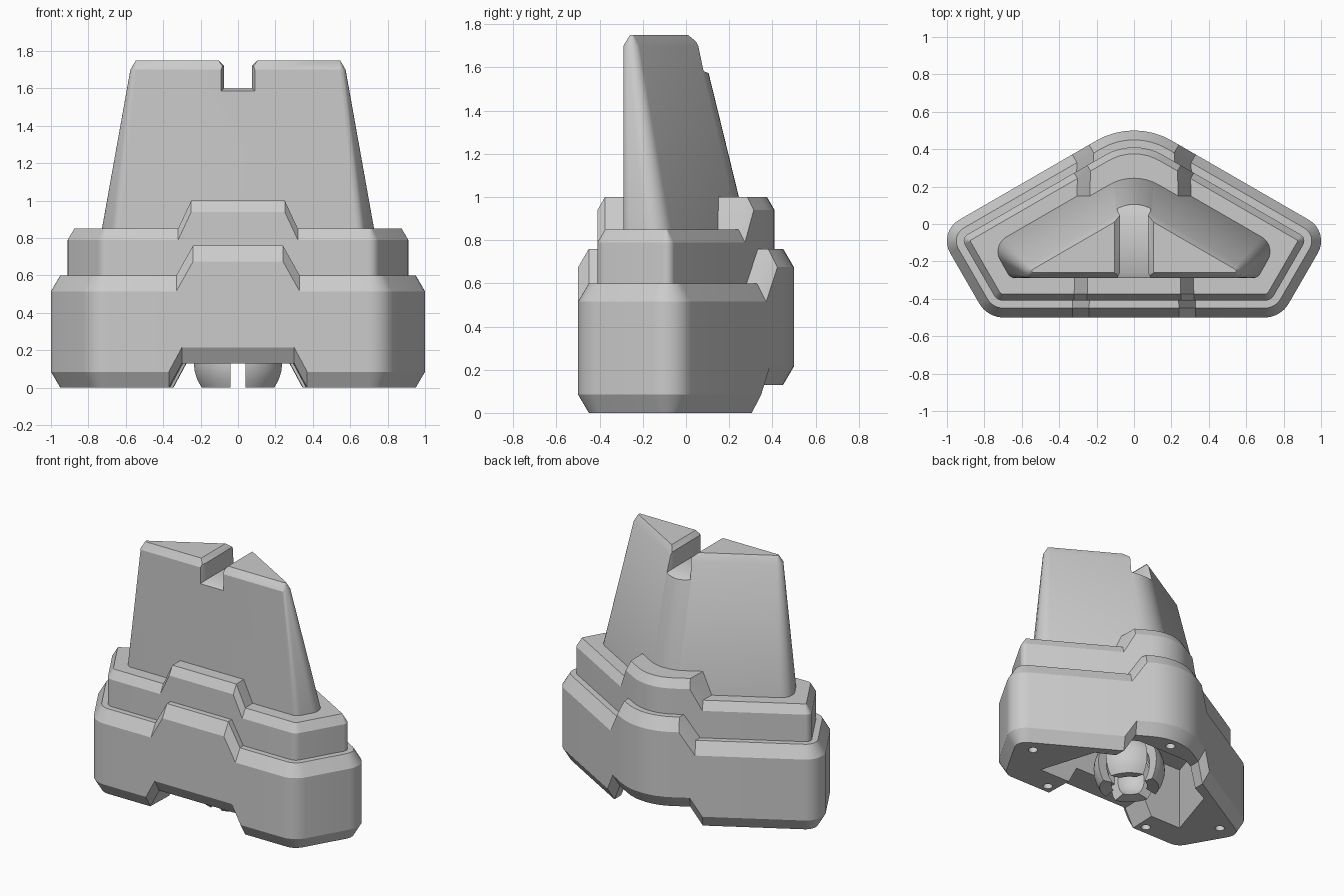
import bpy, bmesh, math
from mathutils import Vector

cube = bpy.data.objects.get("Cube")
if cube:
    bpy.data.objects.remove(cube, do_unlink=True)

grey = bpy.data.materials.new("plain_grey")
grey.use_nodes = True
grey.diffuse_color = (0.6, 0.6, 0.6, 1)
grey.node_tree.nodes["Principled BSDF"].inputs["Base Color"].default_value = (0.6, 0.6, 0.6, 1)


def make(name, bm):
    bmesh.ops.recalc_face_normals(bm, faces=bm.faces)
    mesh = bpy.data.meshes.new(name)
    bm.to_mesh(mesh)
    bm.free()
    ob = bpy.data.objects.new(name, mesh)
    bpy.context.scene.collection.objects.link(ob)
    mesh.materials.append(grey)
    return ob


def select(ob):
    bpy.ops.object.select_all(action='DESELECT')
    ob.select_set(True)
    bpy.context.view_layer.objects.active = ob


def smooth(ob):
    select(ob)
    bpy.ops.object.shade_smooth_by_angle(angle=math.radians(28))


def cut(ob, cutter):
    cutter.hide_render = True
    mod = ob.modifiers.new("cut", 'BOOLEAN')
    mod.operation = 'DIFFERENCE'
    mod.solver = 'EXACT'
    mod.object = cutter
    select(ob)
    bpy.ops.object.modifier_apply(modifier=mod.name)
    bpy.data.objects.remove(cutter, do_unlink=True)


def pentagon(apex, side, front, segs=8):
    """Rounded five-sided plan as (point, outward normal) pairs; each corner is x, y, radius."""
    mirror = lambda c: (-c[0], c[1], c[2])
    corners = [apex, mirror(side), mirror(front), front, side]
    pts = [Vector(c[:2]) for c in corners]
    out = []
    for i, p in enumerate(pts):
        d1 = (p - pts[i - 1]).normalized()
        d2 = (pts[(i + 1) % 5] - p).normalized()
        n1, n2 = Vector((d1.y, -d1.x)), Vector((d2.y, -d2.x))
        r = corners[i][2]
        centre = p - (n1 + n2) * r / (1 + n1.dot(n2))
        a, sweep = math.atan2(n1.y, n1.x), math.acos(n1.dot(n2))
        for k in range(segs + 1):
            t = a + sweep * k / segs
            n = Vector((math.cos(t), math.sin(t)))
            out.append((centre + n * r, n))
    return out


def inset(plan, d):
    return [(p - n * d, n) for p, n in plan]


def split(plan, breaks):
    """Add points where the plan crosses the given x positions."""
    out = []
    for i, (p, n) in enumerate(plan):
        q, m = plan[(i + 1) % len(plan)]
        ts = [(b - p.x) / (q.x - p.x) for b in breaks if (b - p.x) * (b - q.x) < 0]
        out.append((p, n))
        out += [(p.lerp(q, t), n.lerp(m, t).normalized()) for t in sorted(ts)]
    return out


def loft(name, rings, xs=None, breaks=()):
    """Skin a stack of rings; caps are divided at the breaks."""
    bm = bmesh.new()
    loops = [[bm.verts.new(v) for v in ring] for ring in rings]
    n = len(loops[0])
    for lo, hi in zip(loops, loops[1:]):
        for i in range(n):
            j = (i + 1) % n
            bm.faces.new((lo[i], lo[j], hi[j], hi[i]))
    edges = [-9, *sorted(breaks), 9]
    xs = xs or [0] * n
    for a, b in zip(edges, edges[1:]):
        ids = [i for i in range(n) if a - 1e-4 <= xs[i] <= b + 1e-4]
        bm.faces.new([loops[-1][i] for i in ids])
        bm.faces.new([loops[0][i] for i in reversed(ids)])
    return make(name, bm)


def step(x, x0, x1, z0, z1):
    t = min(1, max(0, (abs(x) - x0) / (x1 - x0)))
    return z0 + (z1 - z0) * t


def ring(plan, zs):
    return [(p.x, p.y, z) for (p, n), z in zip(plan, zs)]


def prism(name, outline, z0, z1):
    return loft(name, [[(x, y, z) for x, y in outline] for z in (z0, z1)])


# Wide base with raised middle and matching gap underneath
body = pentagon((0, .562, .4), (1.048, -.043, .13), (.784, -.5, .15))
breaks = [s * x for s in (-1, 1) for x in (.24, .3, .33, .37)]
plan = split(body, breaks)
xs = [p.x for p, n in plan]
top = [step(x, .24, .33, .76, .6) for x in xs]
low = [step(x, .3, .37, .13, 0) for x in xs]
small = inset(plan, .05)
base = loft("base", [ring(small, low), ring(plan, [z + .085 for z in low]),
                     ring(plan, [z - .085 for z in top]), ring(small, top)], xs, breaks)

# Hollow and peg holes under the base
cut(base, prism("pocket_cutter", [(-.61, -.25), (.61, -.25), (.48, .16), (.2, .3), (-.2, .3), (-.48, .16)], -.1, .45))
for x, y, z in [(.82, -.08, 0), (-.82, -.08, 0), (.43, -.39, 0), (-.43, -.39, 0), (0, .38, .13)]:
    circle = [(x + .032 * math.cos(k * math.pi / 8), y + .032 * math.sin(k * math.pi / 8)) for k in range(16)]
    cut(base, prism("hole_cutter", circle, z - .05, z + .05))
smooth(base)

# Upper tier, following the base outline
breaks = [s * x for s in (-1, 1) for x in (.25, .32)]
plan = split(inset(body, .09), breaks)
xs = [p.x for p, n in plan]
top = [step(x, .25, .32, 1, .85) for x in xs]
tier = loft("upper_tier", [ring(plan, [.5] * len(xs)), ring(plan, [z - .06 for z in top]),
                           ring(inset(plan, .035), top)], xs, breaks)
smooth(tier)

# Tapered tower
foot = pentagon((0, .325, .28), (.76, -.114, .09), (.66, -.29, .05))
head = pentagon((0, .105, .2), (.59, -.236, .04), (.559, -.29, .03))
level = lambda p, z: ring(p, [z] * len(p))
tower = loft("tower", [level(foot, .8), level(foot, .85), level(head, 1.7), level(inset(head, .03), 1.75)])

# Sighting notch with flared edges
stations = []
for y, flare in [(-.35, .09), (-.26, 0), (.045, 0), (.145, .09)]:
    w, z = .075 + flare / 2, 1.6 - flare / 2
    half = [(w, z), (w, 1.72), (w + .13, 1.85)]
    stations.append([(x, y, h) for x, h in half] + [(-x, y, h) for x, h in reversed(half)])
cut(tower, loft("notch_cutter", stations))
smooth(tower)

# Split ball socket in the hollow: four curved fingers
profile = []
for k in range(9):
    a = math.radians(-34 + 94 * k / 8)
    profile.append((.24 * math.cos(a), .135 + .24 * math.sin(a)))
for k in range(8, -1, -1):
    a = math.radians(-45 + 105 * k / 8)
    profile.append((.17 * math.cos(a), .135 + .17 * math.sin(a)))
for q in range(4):
    arcs = []
    for k in range(9):
        section = []
        for r, z in profile:
            gap = math.asin(min(.7, .04 / r))
            t = q * math.pi / 2 + gap + (math.pi / 2 - 2 * gap) * k / 8
            section.append((r * math.cos(t), r * math.sin(t) - .05, z))
        arcs.append(section)
    smooth(loft("socket_finger", arcs))

# Stem holding the socket
stem = [(.15 * math.cos(k * math.pi / 12), .15 * math.sin(k * math.pi / 12) - .05) for k in range(24)]
smooth(prism("socket_stem", stem, .3, .47))
